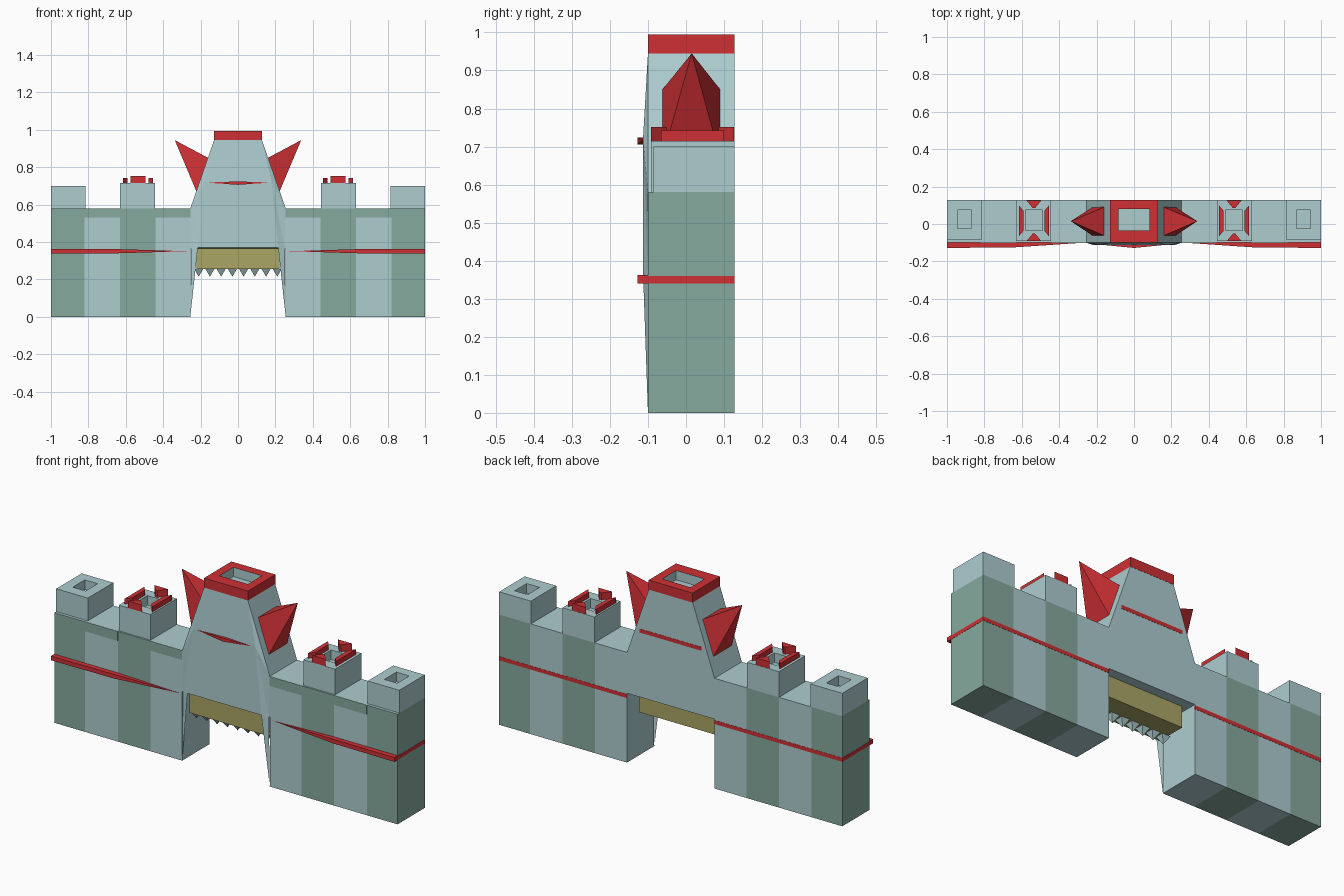
import bpy, bmesh
from mathutils import Vector

if "Cube" in bpy.data.objects:
    bpy.data.objects.remove(bpy.data.objects["Cube"])


def material(name, rgb):
    m = bpy.data.materials.new(name)
    m.diffuse_color = (*rgb, 1)
    m.use_nodes = True
    m.node_tree.nodes["Principled BSDF"].inputs["Base Color"].default_value = m.diffuse_color
    return m


LIGHT = material("pale_stone", (0.42, 0.61, 0.63))
GREEN = material("green_stone", (0.24, 0.40, 0.34))
RED = material("red_trim", (0.62, 0.03, 0.035))
OLIVE = material("olive_gate", (0.40, 0.38, 0.13))


def finish(name, bm, *mats):
    bmesh.ops.recalc_face_normals(bm, faces=bm.faces)
    me = bpy.data.meshes.new(name)
    bm.to_mesh(me)
    bm.free()
    for m in mats:
        me.materials.append(m)
    ob = bpy.data.objects.new(name, me)
    bpy.context.collection.objects.link(ob)
    return ob


def hull(name, pts, mat, top=None):
    """Convex solid round the points, optional other colour on upward faces."""
    bm = bmesh.new()
    for p in pts:
        bm.verts.new(p)
    bmesh.ops.convex_hull(bm, input=bm.verts)
    bmesh.ops.dissolve_limit(bm, angle_limit=0.005, verts=bm.verts, edges=bm.edges)
    bmesh.ops.recalc_face_normals(bm, faces=bm.faces)
    if top:
        for f in bm.faces:
            f.normal_update()
            f.material_index = int(f.normal.z > 0.9)
    return finish(name, bm, mat, top or mat)


def box(name, x, y, z, mat, top=None):
    return hull(name, [(a, b, c) for a in x for b in y for c in z], mat, top)


def hollow(name, x, y, z, hx, hy, depth, mat, inner):
    """Box with a rectangular pit in its top."""
    bm = bmesh.new()

    def loop(a, b, h):
        return [bm.verts.new(p) for p in ((a[0], b[0], h), (a[1], b[0], h),
                                          (a[1], b[1], h), (a[0], b[1], h))]
    loops = [loop(x, y, z[0]), loop(x, y, z[1]), loop(hx, hy, z[1]),
             loop(hx, hy, z[1] - depth)]
    for k in range(3):
        for i in range(4):
            j = (i + 1) % 4
            f = bm.faces.new((loops[k][i], loops[k][j], loops[k + 1][j], loops[k + 1][i]))
            f.material_index = int(k == 2)
    bm.faces.new(loops[0])
    bm.faces.new(loops[3]).material_index = 1
    return finish(name, bm, mat, inner)


F, B = -0.10, 0.127   # front and back wall planes

for s, side in ((1, "right"), (-1, "left")):
    def xs(a, b):
        return sorted((s * a, s * b))

    # striped wall
    for i, (a, b, m) in enumerate(((0.255, 0.44, LIGHT), (0.44, 0.63, GREEN),
                                   (0.63, 0.82, LIGHT), (0.82, 0.999, GREEN))):
        box(f"wall_{side}_{i}", xs(a, b), (F, B), (0, 0.58), m, LIGHT)
        if m is LIGHT:
            box(f"wall_band_{side}_{i}", xs(a, b), (F - 0.001, F + 0.002),
                (0.53, 0.579), GREEN)

    # towers on the wall
    hollow(f"end_tower_{side}", xs(0.815, 0.999), (-0.085, B), (0.58, 0.70),
           xs(0.87, 0.945), (-0.025, 0.075), 0.05, LIGHT, LIGHT)
    hollow(f"middle_tower_{side}", xs(0.445, 0.63), (-0.092, B), (0.58, 0.715),
           xs(0.49, 0.58), (-0.035, 0.075), 0.05, LIGHT, LIGHT)

    # red battlements, narrowing towards the tower centre
    cx, cy = s * 0.535, 0.017
    for d in (1, -1):
        y0, y1, h = cy + d * 0.109, cy + d * 0.068, 0.752
        hull(f"battlement_{side}_y{d}", [(cx + w, y, z) for z in (0.715, h)
             for w, y in ((-0.04, y0), (0.04, y0), (0.006, y1), (-0.006, y1))], RED)
        x0, x1 = cx + d * 0.081, cx + d * 0.057
        hull(f"battlement_{side}_x{d}", [(x, cy + w, z) for z in (0.715, 0.742)
             for w, x in ((-0.083, x0), (0.083, x0), (0.055, x1), (-0.055, x1))], RED)

    # red string course: tapered on the front, flush at side and back
    hull(f"front_stripe_{side}", [(s * 0.27, F, 0.351)] +
         [(s * x, y, z) for z in (0.34, 0.362)
          for x, y in ((1, -0.128), (0.64, -0.125), (0.64, F), (1, F))], RED)
    box(f"side_stripe_{side}", xs(0.99, 1.0), (F, 0.128), (0.34, 0.36), RED)
    box(f"back_stripe_{side}", xs(0.255, 1.0), (0.12, 0.128), (0.34, 0.36), RED)

    # red spike on the gatehouse flank
    hull(f"spike_{side}", [(s * 0.338, 0.015, 0.945)] +
         [(s * x, y, z) for x, z in ((0.16, 0.85), (0.222, 0.67))
          for y in (-0.062, 0.09)], RED)

# gatehouse body
outline = [(0.255, 0.365), (0.255, 0.58), (0.128, 0.945)]
hull("gatehouse", [(s * x, y, z) for x, z in outline for s in (1, -1)
                   for y in (F, B)], LIGHT)
hollow("gatehouse_crown", (-0.128, 0.128), (F, 0.128), (0.945, 0.995),
       (-0.083, 0.083), (-0.036, 0.08), 0.049, RED, LIGHT)
box("gatehouse_back_stripe", (-0.18, 0.18), (0.12, 0.128), (0.705, 0.725), RED)

# bulging front panel with fins running down beside the opening
bm = bmesh.new()
rows = []
for s in (1, -1):
    rows.append([bm.verts.new((s * x, y, z)) for x, y, z in (
        (0.128, F, 0.945), (0.18, -0.113, 0.72), (0.215, -0.113, 0.37),
        (0.215, F, 0.366), (0.25, F, 0.36), (0.255, F, 0), (0.255, F, 0.58))])
R, L = rows
for k in range(3):
    bm.faces.new((R[k], R[k + 1], L[k + 1], L[k]))
for V in rows:
    for tri in ((1, 4, 2), (4, 5, 2), (0, 6, 1), (6, 4, 1)):
        bm.faces.new([V[i] for i in tri])
finish("gatehouse_front", bm, LIGHT)

# thin red brow above the panel
hull("brow", [(-0.175, -0.111, 0.718), (0.175, -0.111, 0.718), (0, -0.128, 0.724),
              (0, -0.128, 0.706), (0, F, 0.724), (0, F, 0.706)], RED)

# gate with its row of spikes
box("gate", (-0.222, 0.222), (-0.085, 0.075), (0.255, 0.368), OLIVE)
for i in range(8):
    x, y, r = -0.21 + i * 0.06, -0.045, 0.024
    hull(f"gate_tooth_{i}", [(x, y, 0.215)] + [(x + a * r, y + b * r, 0.256)
         for a in (1, -1) for b in (1, -1)], LIGHT)
